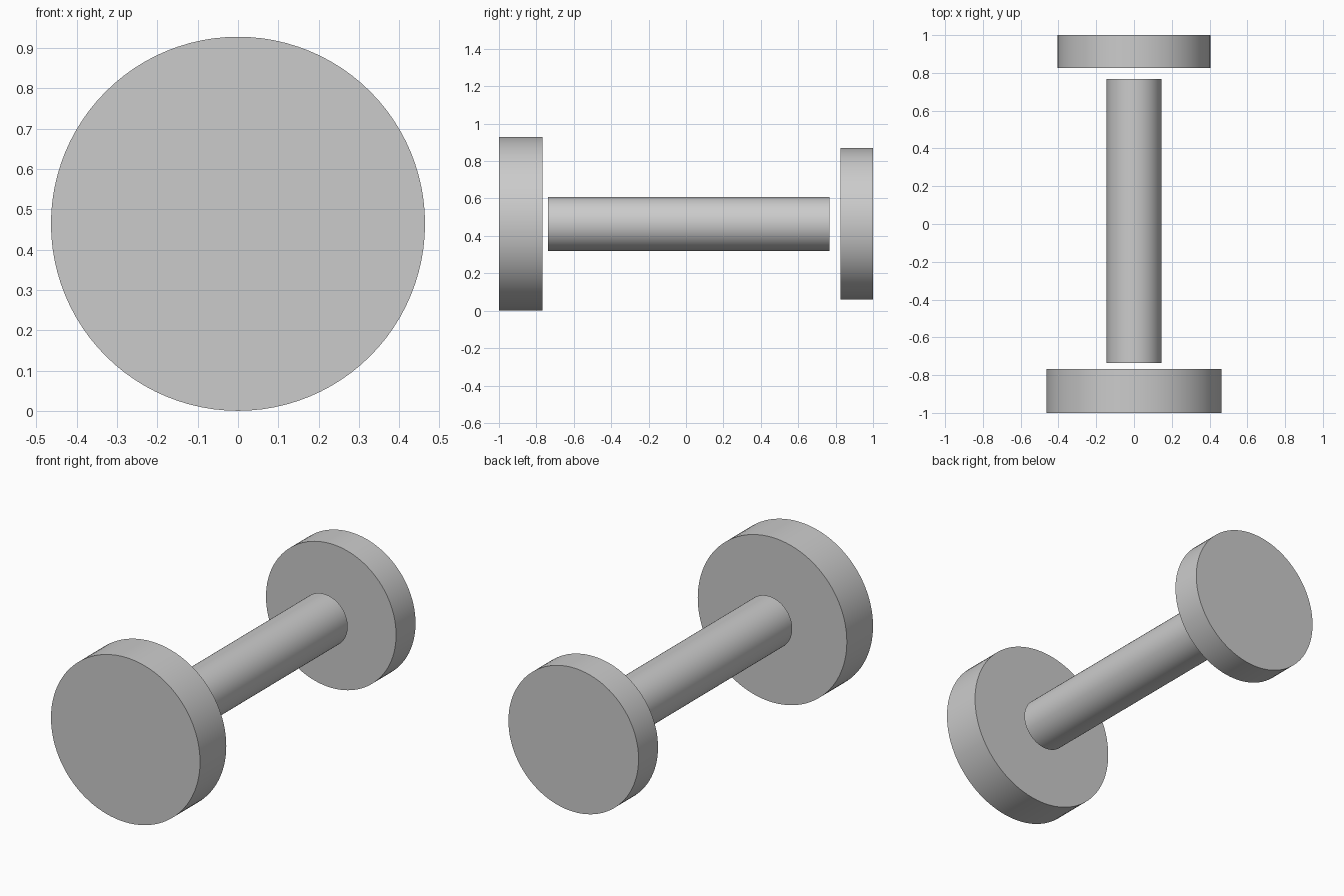
import bpy
import math

cube = bpy.data.objects.get("Cube")
if cube:
    bpy.data.objects.remove(cube, do_unlink=True)

AXIS_HEIGHT = 0.464

grey = bpy.data.materials.new("light grey")
grey.use_nodes = True
colour = (0.6, 0.6, 0.6, 1)
grey.diffuse_color = colour
grey.node_tree.nodes["Principled BSDF"].inputs["Base Color"].default_value = colour


def cylinder_along_y(name, radius, y_front, y_back):
    """Smooth cylinder on the common axis, spanning y_front to y_back."""
    bpy.ops.mesh.primitive_cylinder_add(
        vertices=96, radius=radius, depth=y_back - y_front,
        location=(0, (y_front + y_back) / 2, AXIS_HEIGHT),
        rotation=(math.pi / 2, 0, 0))
    obj = bpy.context.object
    obj.name = name
    obj.data.materials.append(grey)
    bpy.ops.object.shade_smooth_by_angle(angle=math.radians(30))
    return obj


# Large front disc, free-standing rod and smaller back disc
cylinder_along_y("front_disc", 0.464, -1.0, -0.767)
cylinder_along_y("rod", 0.145, -0.737, 0.768)
cylinder_along_y("back_disc", 0.405, 0.827, 1.0)
